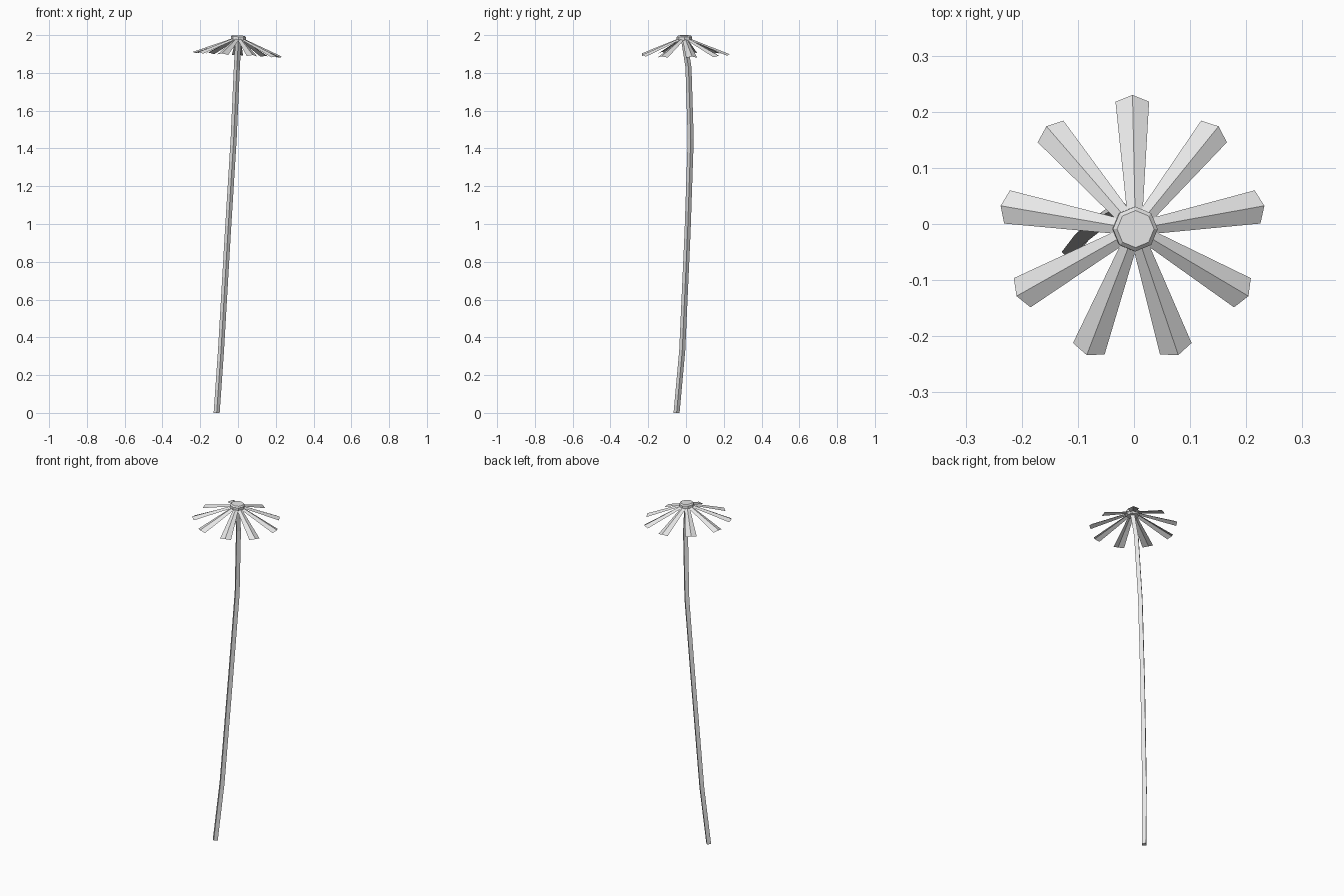
import bpy, math
from mathutils import Matrix, Vector

if "Cube" in bpy.data.objects:
    bpy.data.objects.remove(bpy.data.objects["Cube"])

mat = bpy.data.materials.new("pale grey")
mat.diffuse_color = (0.8, 0.8, 0.8, 1)
mat.use_nodes = True
mat.node_tree.nodes["Principled BSDF"].inputs["Base Color"].default_value = mat.diffuse_color


def make(name, verts, faces):
    me = bpy.data.meshes.new(name)
    me.from_pydata(verts, [], faces)
    me.materials.append(mat)
    ob = bpy.data.objects.new(name, me)
    bpy.context.collection.objects.link(ob)
    return ob


def tube(name, rings):
    """Closed skin over a list of equal-sized rings."""
    n = len(rings[0])
    verts = [v for r in rings for v in r]
    faces = [(k * n + i, k * n + (i + 1) % n, (k + 1) * n + (i + 1) % n, (k + 1) * n + i)
             for k in range(len(rings) - 1) for i in range(n)]
    faces.append(tuple(reversed(range(n))))
    faces.append(tuple(range(len(verts) - n, len(verts))))
    return make(name, verts, faces)


def ring(c, r, n):
    return [(c[0] + r * math.cos(math.tau * i / n), c[1] + r * math.sin(math.tau * i / n), c[2])
            for i in range(n)]


# Thin four-sided curved stem
path = [(-0.113, -0.050, 0), (-0.090, -0.020, 0.33), (-0.054, 0.008, 0.95),
        (-0.023, 0.025, 1.45), (-0.006, 0.013, 1.83), (0.002, -0.010, 1.975)]
tube("stem", [ring(p, 0.016, 4) for p in path])

# Slightly tilted flower head frame
head = Matrix.Translation((0.002, -0.009, 1.984)) @ Matrix.Rotation(0.055, 4, 'Y')

# Eight-sided centre disc
disc = tube("flower_centre", [ring((0, 0, z), r, 8) for z, r in
                              ((-0.018, 0.034), (-0.008, 0.040), (0.007, 0.040), (0.014, 0.033))])
disc.matrix_world = head

# Nine drooping petals, each folded along a raised middle ridge
outline = [(-0.014, 0.030, -0.010), (0, 0.030, -0.002), (0.014, 0.030, -0.010),
           (0.030, 0.227, -0.092), (0, 0.239, -0.085), (-0.030, 0.227, -0.092)]
verts, faces = [], []
for i in range(9):
    turn = Matrix.Rotation(math.tau * i / 9, 3, 'Z')
    b = len(verts)
    verts += [turn @ Vector(p) for p in outline]
    faces += [(b, b + 1, b + 4, b + 5), (b + 1, b + 2, b + 3, b + 4)]
petals = make("petals", verts, [tuple(reversed(f)) for f in faces])
petals.matrix_world = head
